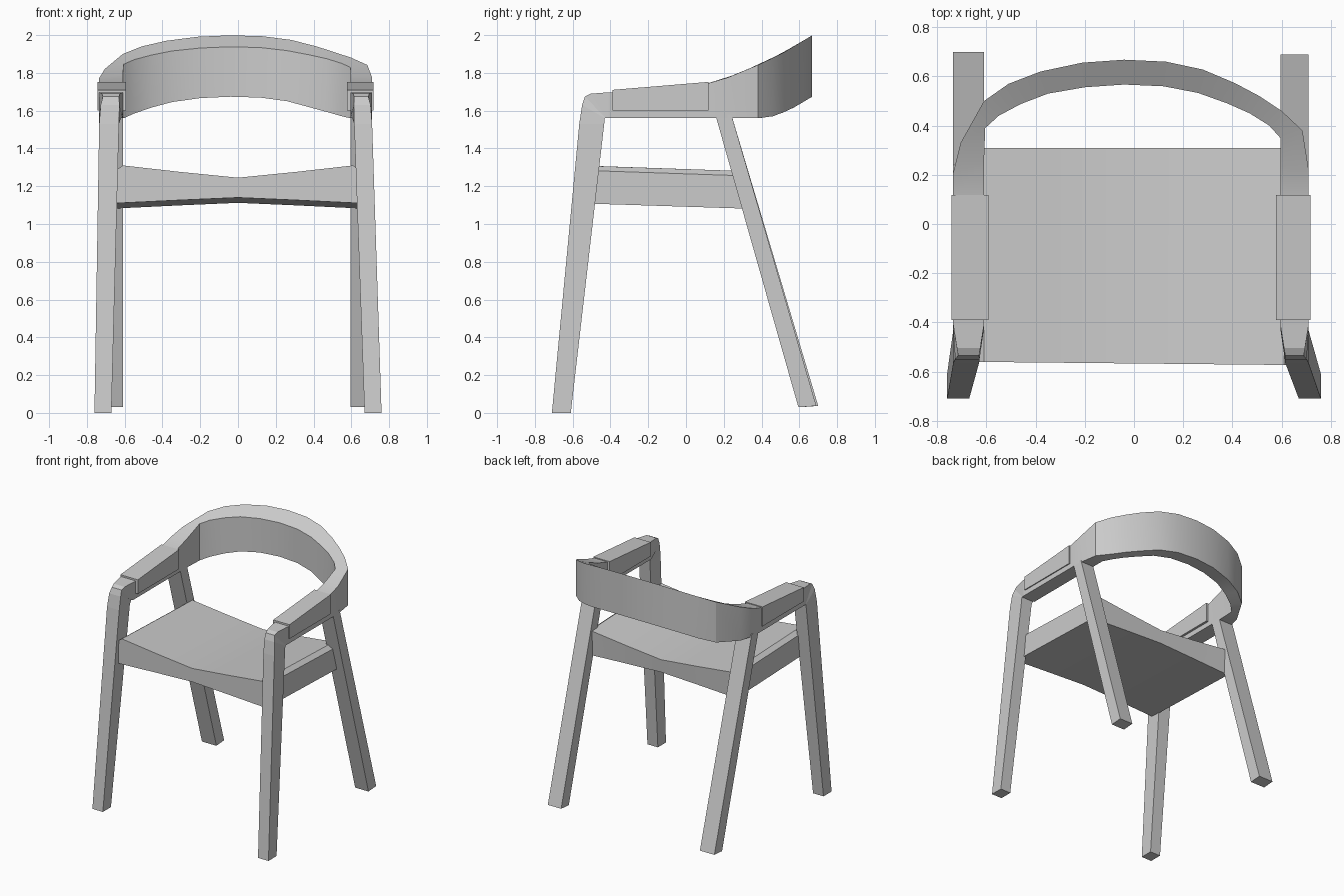
import bpy, bmesh

if "Cube" in bpy.data.objects:
    bpy.data.objects.remove(bpy.data.objects["Cube"])


def loft(name, rings, smooth=False):
    """Skin a series of equal-length rings and cap both ends."""
    bm = bmesh.new()
    rows = [[bm.verts.new(p) for p in r] for r in rings]
    n = len(rows[0])
    for a, b in zip(rows, rows[1:]):
        for i in range(n):
            j = (i + 1) % n
            bm.faces.new((a[i], a[j], b[j], b[i]))
    bm.faces.new(rows[0])
    bm.faces.new(rows[-1])
    bmesh.ops.recalc_face_normals(bm, faces=bm.faces[:])
    me = bpy.data.meshes.new(name)
    bm.to_mesh(me)
    bm.free()
    ob = bpy.data.objects.new(name, me)
    bpy.context.collection.objects.link(ob)
    if smooth:
        bpy.ops.object.select_all(action='DESELECT')
        bpy.context.view_layer.objects.active = ob
        ob.select_set(True)
        bpy.ops.object.shade_smooth_by_angle(angle=0.3)
    return ob


def curve_at(table, y):
    """Height from a small (y, z) table."""
    if y <= table[0][0]:
        return table[0][1]
    for (y0, z0), (y1, z1) in zip(table, table[1:]):
        if y <= y1:
            return z0 + (z1 - z0) * (y - y0) / (y1 - y0)
    return table[-1][1]


TOP = [(-0.41, 1.695), (0.1, 1.74), (0.22, 1.775), (0.4, 1.85), (0.52, 1.91), (0.67, 2.0)]
LOW = [(0.4, 1.56), (0.47, 1.572), (0.56, 1.61), (0.67, 1.675)]

# Arms and backrest: one bent rail, stations are outer x, y, inner x, y
stations = [
    (-0.735, -0.41, -0.61, -0.41), (-0.735, 0.10, -0.61, 0.10),
    (-0.735, 0.21, -0.61, 0.25), (-0.705, 0.33, -0.605, 0.39),
    (-0.61, 0.50, -0.55, 0.44), (-0.51, 0.57, -0.46, 0.488),
    (-0.38, 0.62, -0.35, 0.53), (-0.21, 0.656, -0.20, 0.556),
    (-0.04, 0.668, -0.04, 0.567), (0.13, 0.66, 0.12, 0.56),
    (0.28, 0.628, 0.26, 0.533), (0.41, 0.573, 0.38, 0.49),
    (0.51, 0.52, 0.47, 0.45), (0.60, 0.46, 0.55, 0.40),
    (0.685, 0.38, 0.595, 0.35), (0.71, 0.22, 0.595, 0.23),
    (0.71, 0.10, 0.595, 0.10), (0.71, -0.41, 0.595, -0.41)]
rings = []
for ox, oy, ix, iy in stations:
    # underside follows the outer line so the back edge stays level
    rings.append([(ox, oy, curve_at(TOP, oy)), (ix, iy, curve_at(TOP, iy)),
                  (ix, iy, curve_at(LOW, oy)), (ox, oy, curve_at(LOW, oy))])
loft("arm_and_back_rail", rings, smooth=True)

# Legs and arm pads for each side
for side, s, xo, xi in (("left", -1, -0.735, -0.61), ("right", 1, 0.71, 0.595)):
    # Front leg: front edge (y, z), rear edge (y, z), outer x, inner x, corner inset
    path = [
        ((-0.71, 0), (-0.61, 0), s * 0.76, s * 0.67, 0),
        ((-0.565, 1.53), (-0.433, 1.53), xo, xi + s * 0.02, 0),
        ((-0.55, 1.63), (-0.43, 1.56), xo, xi + s * 0.01, 0.008),
        ((-0.535, 1.675), (-0.425, 1.56), xo, xi, 0.02),
        ((-0.505, 1.69), (-0.42, 1.56), xo, xi, 0.015),
        ((-0.41, 1.697), (-0.41, 1.56), xo, xi, 0)]
    loft(side + "_front_leg", [
        [(a - s * c, *f), (b + s * c, *f), (b, *r), (a, *r)]
        for f, r, a, b, c in path])

    # Back leg: raked box
    d = 0.01 if s < 0 else 0
    loft(side + "_back_leg", [
        [(xo, y0, z0), (xi, y0, z0), (xi, y1, z1), (xo, y1, z1)]
        for y0, z0, y1, z1 in ((0.595 + d, 0.03, 0.69 + d, 0.037),
                               (0.155, 1.58, 0.24, 1.58))])

    # Arm pad: sleeve slightly proud of the arm
    po, pi = xo + s * 0.008, xi - s * 0.018
    loft(side + "_arm_pad", [
        [(po, y, z), (pi, y, z), (pi, y, 1.60), (po, y, 1.60)]
        for y, z in ((-0.39, 1.71), (0.118, 1.752))])

# Seat: folded slab, thick at the sides and thin along the middle
seat = []
for x, top, low in ((-0.645, 1.285, 1.11), (-0.61, 1.31, 1.112), (-0.3, 1.275, 1.127),
                    (0, 1.245, 1.14), (0.3, 1.275, 1.127), (0.61, 1.31, 1.112),
                    (0.645, 1.285, 1.11)):
    yf = -0.567 - 0.01 * x
    seat.append([(x, yf, top), (x, 0.31, top - 0.03), (x, 0.30, low - 0.028), (x, yf, low)])
loft("seat", seat, smooth=True)
